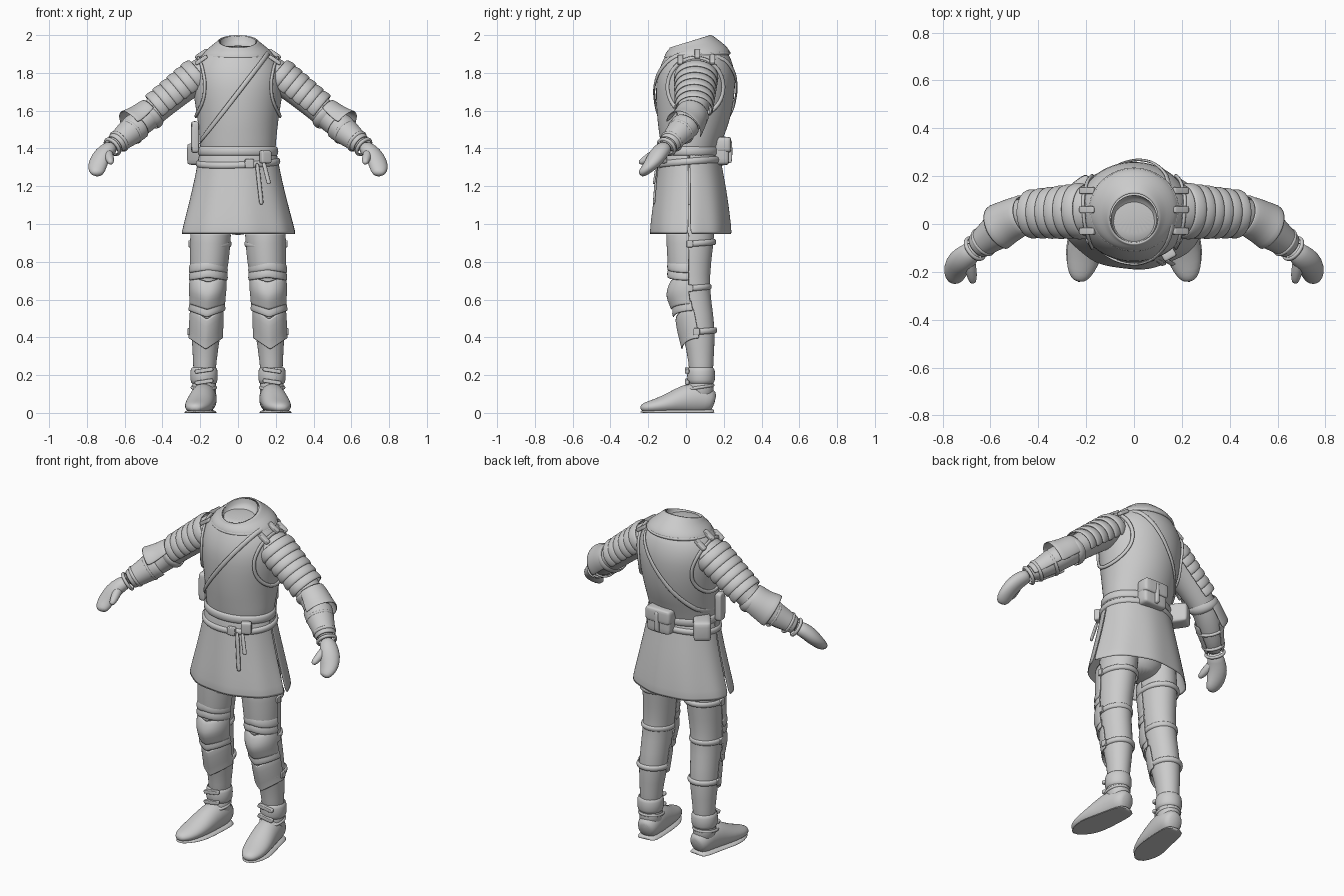
import bpy
import bmesh
from math import sin, cos, radians, pi, sqrt
from mathutils import Vector

old = bpy.data.objects.get("Cube")
if old:
    bpy.data.objects.remove(old, do_unlink=True)

grey = bpy.data.materials.new("light grey")
grey.use_nodes = True
tone = (0.6, 0.6, 0.6, 1)
grey.diffuse_color = tone
grey.node_tree.nodes["Principled BSDF"].inputs["Base Color"].default_value = tone


def finish(name, bm, mirror=False, thick=0, subdiv=1):
    bmesh.ops.recalc_face_normals(bm, faces=bm.faces)
    mesh = bpy.data.meshes.new(name)
    bm.to_mesh(mesh)
    bm.free()
    mesh.materials.append(grey)
    for p in mesh.polygons:
        p.use_smooth = True
    ob = bpy.data.objects.new(name, mesh)
    bpy.context.collection.objects.link(ob)
    if mirror:
        ob.modifiers.new("Mirror", 'MIRROR').use_mirror_merge = False
    if thick:
        s = ob.modifiers.new("Thickness", 'SOLIDIFY')
        s.thickness, s.offset = thick, 0
    if subdiv:
        s = ob.modifiers.new("Smooth", 'SUBSURF')
        s.levels = s.render_levels = subdiv
    return ob


def loft(name, stations, arc=None, upright=True, n=24, mirror=False, thick=0,
         caps=True, tilt=(0, 0), vee=0, ripple=0, floor=None):
    """Skin elliptical sections (x, y, z, radius a, radius b[, y tilt])."""
    bm = bmesh.new()
    rings = []
    pts = [Vector(s[:3]) for s in stations]
    a0, a1 = arc or (0, 360)
    count = n + 1 if arc else n
    for i, s in enumerate(stations):
        u, v = Vector((1, 0, 0)), Vector((0, 1, 0))
        if not upright:
            t = (pts[min(i + 1, len(pts) - 1)] - pts[max(i - 1, 0)]).normalized()
            u = t.cross(Vector((0, 0, 1))).normalized()
            v = u.cross(t)
        lean = s[5] if len(s) > 5 else tilt[1]
        ring = []
        for k in range(count):
            a = radians(a0 + (a1 - a0) * k / n)
            g = 1 + ripple * i * cos(9 * a)
            off = u * s[3] * cos(a) * g + v * s[4] * sin(a) * g
            p = pts[i] + off
            if upright:
                p.z += tilt[0] * off.x + lean * off.y - vee * (1 - abs(cos(a)))
            if floor is not None:
                p.z = max(floor, p.z)
            ring.append(bm.verts.new(p))
        rings.append(ring)
    for r, q in zip(rings, rings[1:]):
        for k in range(n):
            m = (k + 1) % count
            bm.faces.new((r[k], r[m], q[m], q[k]))
    if caps and not arc:
        bm.faces.new(rings[0])
        bm.faces.new(rings[-1])
    return finish(name, bm, mirror, thick)


def band(name, x, y, z, rx, ry, h, bulge=0.01, **kw):
    """A rounded strap running round a body or limb."""
    rows = [(-h, 0), (-h * 0.8, bulge), (h * 0.8, bulge), (h, 0)]
    return loft(name, [(x, y, z + d, rx + b, ry + b) for d, b in rows], caps=False, **kw)


def block(name, at, size, turn=0, mirror=False, tip=0):
    bm = bmesh.new()
    bmesh.ops.create_cube(bm, size=1)
    bmesh.ops.bevel(bm, geom=bm.edges[:], offset=0.16, segments=2, affect='EDGES', profile=0.5)
    for v in bm.verts:
        c = Vector((v.co.x * size[0], v.co.y * size[1], v.co.z * size[2]))
        c = Vector((c.x * cos(tip) + c.z * sin(tip), c.y, c.z * cos(tip) - c.x * sin(tip)))
        v.co = Vector((c.x * cos(turn) - c.y * sin(turn), c.x * sin(turn) + c.y * cos(turn), c.z)) + Vector(at)
    return finish(name, bm, mirror)


def ribbon(name, pts, normals, half, mirror=False, closed=False, thick=0.012):
    bm = bmesh.new()
    rows, c = [], len(pts)
    for i, (p, nm) in enumerate(zip(pts, normals)):
        d = pts[(i + 1) % c] - pts[i - 1] if closed else pts[min(i + 1, c - 1)] - pts[max(i - 1, 0)]
        w = d.cross(nm).normalized() * half
        rows.append((bm.verts.new(p + w), bm.verts.new(p - w)))
    for i in range(c if closed else c - 1):
        a, b = rows[i], rows[(i + 1) % c]
        bm.faces.new((a[0], a[1], b[1], b[0]))
    return finish(name, bm, mirror, thick)


# Breastplate
torso = [(0, .02, 1.30, .19, .145), (0, .022, 1.40, .20, .152), (0, .035, 1.50, .208, .182),
         (0, .045, 1.60, .222, .202), (0, .05, 1.72, .242, .212), (0, .055, 1.80, .24, .206),
         (0, .06, 1.87, .215, .182), (0, .06, 1.92, .165, .155), (0, .055, 1.945, .11, .11)]
loft("breastplate", torso, n=32)


def section(z):
    for a, b in zip(torso, torso[1:]):
        if a[2] <= z <= b[2]:
            f = (z - a[2]) / (b[2] - a[2])
            return [p + (q - p) * f for p, q in zip(a, b)]
    return torso[-1]


def on_torso(x, z, side, lift=0.008):
    """Point and outward normal on the breastplate, front (-1) or back (1)."""
    s = section(z)
    q = max(-0.995, min(0.995, x / s[3]))
    n = Vector((q / s[3], side * sqrt(1 - q * q) / s[4], 0)).normalized()
    if z > 1.85:
        n = (n + Vector((0, 0, (z - 1.85) * 12))).normalized()
    return Vector((q * s[3], s[1] + side * s[4] * sqrt(1 - q * q), z)) + n * lift, n


# Collar and open neck
loft("gorget", [(0, .06, 1.885, .185, .17, .06), (0, .06, 1.905, .178, .168, .06), (0, .055, 1.93, .15, .148, .1),
                (0, .04, 1.95, .118, .122, .2), (0, .022, 1.968, .1, .105, .32)],
     caps=False, thick=.012, n=32)
loft("neck_lining", [(0, .022, 1.965, .097, .1, .32), (0, .03, 1.93, .09, .09, .2),
                     (0, .03, 1.925, .02, .02)], caps=False)
band("collar_trim", 0, .06, 1.895, .178, .166, .009, .012, tilt=(0, .06))

# Diagonal shoulder strap running round front and back
loop = []
steps = 16
for side in (-1, 1):
    run = [i / steps for i in range(steps + 1)]
    for t in (run if side < 0 else run[-2:0:-1]):
        loop.append(on_torso(.165 - .365 * t, 1.915 - .485 * t, side))
ribbon("diagonal_strap", [p for p, n in loop], [n for p, n in loop], .014, closed=True)

# Armhole trims
rim = []
for i in range(28):
    a = 2 * pi * i / 28
    z, y = 1.725 + .155 * sin(a), .05 + .15 * cos(a)
    s = section(z)
    x = s[3] * sqrt(max(.05, 1 - ((y - s[1]) / s[4]) ** 2)) + .006
    rim.append(Vector((x, y, z)))
ribbon("armhole_trim", rim, [Vector((1, (p.y - .05) * 4, 0)).normalized() for p in rim],
       .012, mirror=True, closed=True, thick=.016)

# Skirt in a front and a back panel, slit at the sides
skirt = [(0, .02, 1.39, .20, .152), (0, .022, 1.30, .214, .165), (0, .025, 1.18, .24, .185),
         (0, .025, 1.05, .273, .203), (0, .025, .942, .302, .214)]
loft("skirt_front", skirt, arc=(183, 357), n=36, thick=.008, ripple=.003)
loft("skirt_back", skirt, arc=(-1, 181), n=36, thick=.008, ripple=.003)
loft("pelvis", [(0, .03, 1.35, .18, .14), (0, .03, 1.1, .19, .135),
                (0, .035, .99, .15, .12), (0, .035, .94, .06, .08)])

# Belts with hanging ends
band("upper_belt", 0, .02, 1.385, .203, .155, .024, .012, n=32)
band("lower_belt", 0, .02, 1.325, .212, .163, .018, .014, n=32, tilt=(.03, .08))
block("belt_knot", (.145, -.128, 1.355), (.06, .04, .07), .5)
block("belt_buckle", (.06, -.146, 1.32), (.05, .025, .05), .15)
for name, x, x2, low in (("long_belt_end", .10, .125, 1.10), ("short_belt_end", .135, .165, 1.21)):
    ends = [Vector((x + (x2 - x) * t, -.152 - .018 * t, 1.33 + (low - 1.33) * t)) for t in (0, .3, .6, .9, 1)]
    ribbon(name, ends, [Vector((.3, -1, 0)).normalized()] * 5, .013)

# Pouches
block("back_pouch", (.03, .187, 1.385), (.16, .085, .15))
block("back_pouch_flap", (.03, .197, 1.42), (.17, .085, .085))
block("back_pouch_strap", (.03, .203, 1.385), (.025, .085, .13))
block("hip_pouch", (-.195, .125, 1.37), (.15, .1, .12), 2.2)
block("hip_sheath", (-.228, .0, 1.46), (.04, .06, .17), .1)

# Arms
sleeve = [(.13, .06, 1.83, .11, .09), (.22, .055, 1.778, .105, .085), (.29, .05, 1.725, .098, .082),
          (.37, .045, 1.66, .088, .077), (.47, .035, 1.575, .075, .072), (.53, 0, 1.52, .072, .068),
          (.60, -.05, 1.46, .06, .056), (.67, -.107, 1.405, .042, .04)]
loft("sleeve", sleeve, upright=False, mirror=True)

# Overlapping shoulder plates
A, B = Vector((.20, .055, 1.797)), Vector((.43, .042, 1.613))
plates = 6
for i in range(plates):
    rows = []
    for f, grow in ((0, .002), (.5, .012), (1.0, .014), (1.15, .009)):
        t = (i + f) / plates
        rows.append((*A.lerp(B, t), .104 - .018 * t + grow, .086 - .01 * t + grow))
    loft("shoulder_plate_%d" % (i + 1), rows, arc=(-35, 215), upright=False, mirror=True, thick=.008)
for i, y in enumerate((-.03, .06, .14)):
    block("shoulder_buckle_%d" % (i + 1), (.195, y, 1.9 - abs(y - .06) * .35), (.075, .03, .022),
          mirror=True, tip=.6)

# Elbow guard, forearm guard and straps
loft("elbow_guard", [(.45, .037, 1.595, .08, .08), (.485, .025, 1.565, .088, .086),
                     (.52, .008, 1.535, .09, .092), (.56, -.015, 1.505, .1, .108)],
     arc=(20, 215), upright=False, mirror=True, thick=.008)
loft("elbow_strap", [(.45, .04, 1.59, .08, .076), (.457, .038, 1.583, .09, .084), (.472, .03, 1.57, .088, .083),
                     (.48, .027, 1.563, .078, .074)], upright=False, mirror=True, caps=False)
loft("forearm_guard", [(.53, 0, 1.52, .078, .074), (.56, -.022, 1.495, .076, .072),
                       (.61, -.06, 1.453, .062, .06), (.655, -.095, 1.417, .052, .05)],
     arc=(-60, 215), upright=False, mirror=True, thick=.008)
for name, t in (("upper_forearm_strap", .15), ("lower_forearm_strap", .7), ("wrist_cuff", 1.0)):
    rows = []
    for f, g in ((-.05, 0), (-.04, .012), (.05, .012), (.06, 0)):
        k = t + f
        rows.append((.55 + .115 * k, -.015 - .088 * k, 1.503 - .094 * k, .072 - .024 * k + g, .068 - .022 * k + g))
    loft(name, rows, upright=False, mirror=True, caps=False)

# Mitten hands
loft("hand", [(.66, -.10, 1.413, .04, .036), (.695, -.13, 1.39, .05, .042), (.728, -.158, 1.352, .058, .044),
              (.745, -.19, 1.31, .054, .036), (.748, -.22, 1.28, .045, .028), (.742, -.245, 1.26, .025, .018)],
     upright=False, n=16, mirror=True)
loft("thumb", [(.695, -.13, 1.385, .03, .03), (.685, -.175, 1.365, .026, .026),
               (.677, -.215, 1.34, .023, .022), (.672, -.25, 1.32, .014, .013)],
     upright=False, n=12, mirror=True)

# Legs
loft("leg", [(.125, .04, 1.13, .10, .12), (.143, .03, .95, .10, .124), (.15, .025, .8, .093, .108),
             (.16, .03, .66, .082, .094), (.166, .052, .52, .08, .094), (.17, .07, .4, .078, .086),
             (.176, .08, .28, .06, .064), (.18, .082, .1, .058, .062)], mirror=True)

# Thigh, knee and shin plates, pointed at the middle
front = (-178, -2)
loft("thigh_plate", [(.144, .025, .96, .106, .128), (.15, .02, .84, .102, .116), (.156, .02, .74, .095, .11)],
     arc=front, mirror=True, thick=.008)
for i, z in enumerate((.765, .725)):
    loft("knee_lame_%d" % (i + 1), [(.156, .02, z + .03, .094, .108), (.157, .02, z, .101, .118),
                                    (.158, .02, z - .025, .1, .114)],
         arc=front, mirror=True, thick=.008, vee=-.015)
loft("knee_cap", [(.158, .02, .725, .092, .1), (.16, .02, .68, .097, .118), (.161, .02, .64, .096, .122),
                  (.162, .025, .6, .091, .108), (.163, .03, .575, .093, .106)],
     arc=front, mirror=True, thick=.008, vee=.03)
loft("knee_lower_lame", [(.163, .033, .6, .087, .1), (.164, .038, .555, .095, .109), (.165, .042, .54, .094, .107)],
     arc=front, mirror=True, thick=.008, vee=.035)
loft("shin_plate", [(.165, .045, .56, .086, .1), (.168, .06, .47, .088, .099), (.17, .072, .41, .086, .093),
                    (.171, .075, .395, .09, .097)],
     arc=front, mirror=True, thick=.009, vee=.06)
for name, x, y, z, rx, ry in (("thigh_strap", .145, .03, .895, .101, .12), ("knee_strap", .16, .03, .66, .083, .095),
                              ("calf_strap", .17, .066, .43, .08, .089)):
    band(name, x, y, z, rx, ry, .016, .012, mirror=True, tilt=(0, .08))
    block(name + "_buckle", (x + rx + .008, y - .01, z), (.018, .035, .038), mirror=True)

# Boots
loft("boot_foot", [(.17, .152, .055, .035, .045), (.172, .13, .062, .06, .064), (.178, .07, .08, .068, .088),
                   (.188, -.005, .07, .071, .082), (.203, -.09, .048, .077, .055), (.217, -.165, .034, .068, .038),
                   (.227, -.215, .028, .048, .029), (.232, -.242, .025, .02, .014)],
     upright=False, mirror=True, floor=.004)
loft("boot_sole", [(.17, .15, 0, .04, .02), (.172, .13, 0, .064, .022), (.188, -.005, 0, .073, .022),
                   (.203, -.09, 0, .082, .022), (.217, -.165, 0, .073, .02), (.232, -.245, 0, .022, .014)],
     upright=False, mirror=True, floor=0)
loft("boot_shaft", [(.176, .078, .06, .064, .07), (.18, .08, .14, .064, .067), (.18, .08, .2, .063, .066)], mirror=True)
band("boot_cuff", .18, .08, .198, .063, .064, .042, .011, mirror=True)
for i, z in enumerate((.165, .225)):
    block("cuff_tie_%d" % (i + 1), (.18, .006, z), (.1, .024, .022), mirror=True, tip=.15)
band("ankle_lace", .181, .072, .135, .063, .072, .008, .008, mirror=True, tilt=(0, .15))
